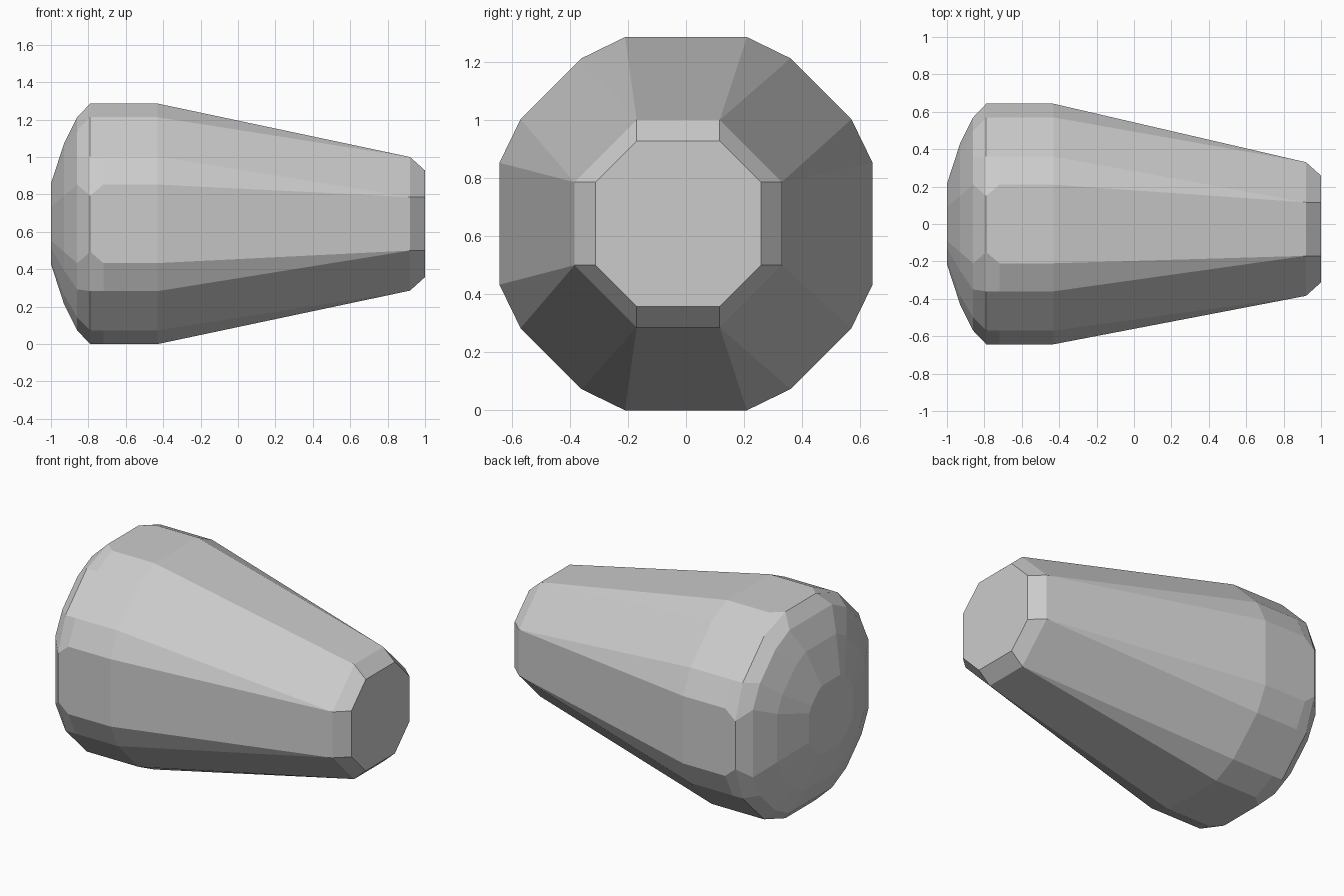
import bpy, bmesh

if "Cube" in bpy.data.objects:
    bpy.data.objects.remove(bpy.data.objects["Cube"])

CZ = 0.643  # height of the long axis


def ring(a, b):
    """16 (y, z) points from two first-octant points, mirrored around the axis."""
    quad = [a, b, (b[1], b[0]), (a[1], a[0])]
    pts = []
    for _ in range(4):
        pts += quad
        quad = [(-z, y) for y, z in quad]
    return pts


# Stations along x: position, sideways shift, two octant points
stations = [
    (-1.00, 0.0, (0.21, 0.07), (0.19, 0.12)),      # back of the dome
    (-0.93, 0.0, (0.43, 0.15), (0.38, 0.25)),
    (-0.86, 0.0, (0.57, 0.21), (0.50, 0.35)),
    (-0.79, 0.0, (0.643, 0.15), (0.57, 0.36)),     # chamfered rim
    (-0.72, 0.0, (0.643, 0.21), (0.57, 0.36)),
    (-0.43, 0.0, (0.643, 0.21), (0.57, 0.36)),     # end of straight body
    (0.92, -0.027, (0.357, 0.143), (0.357, 0.143)),  # taper to an octagon
    (1.00, -0.027, (0.285, 0.143), (0.285, 0.143)),  # bevelled nose
]
# The dome tip keeps the full width of its neighbours' flat sides
stations[0] = (-1.00, 0.0, (0.215, 0.09), (0.19, 0.13))

bm = bmesh.new()
rings = [[bm.verts.new((x, y + dy, z + CZ)) for y, z in ring(a, b)]
         for x, dy, a, b in stations]
for r0, r1 in zip(rings, rings[1:]):
    for i in range(16):
        j = (i + 1) % 16
        bm.faces.new((r0[i], r0[j], r1[j], r1[i]))
bm.faces.new(rings[0])
bm.faces.new(rings[-1])
# Merge doubled octagon corners so the taper gets its slim triangles
bmesh.ops.remove_doubles(bm, verts=bm.verts, dist=0.0005)
bmesh.ops.recalc_face_normals(bm, faces=bm.faces)

mesh = bpy.data.meshes.new("tapered_body")
bm.to_mesh(mesh)
bm.free()
body = bpy.data.objects.new("tapered_body", mesh)
bpy.context.collection.objects.link(body)

# Plain grey
grey = bpy.data.materials.new("light_grey")
grey.diffuse_color = (0.6, 0.6, 0.6, 1)
grey.use_nodes = True
grey.node_tree.nodes["Principled BSDF"].inputs["Base Color"].default_value = grey.diffuse_color
mesh.materials.append(grey)
